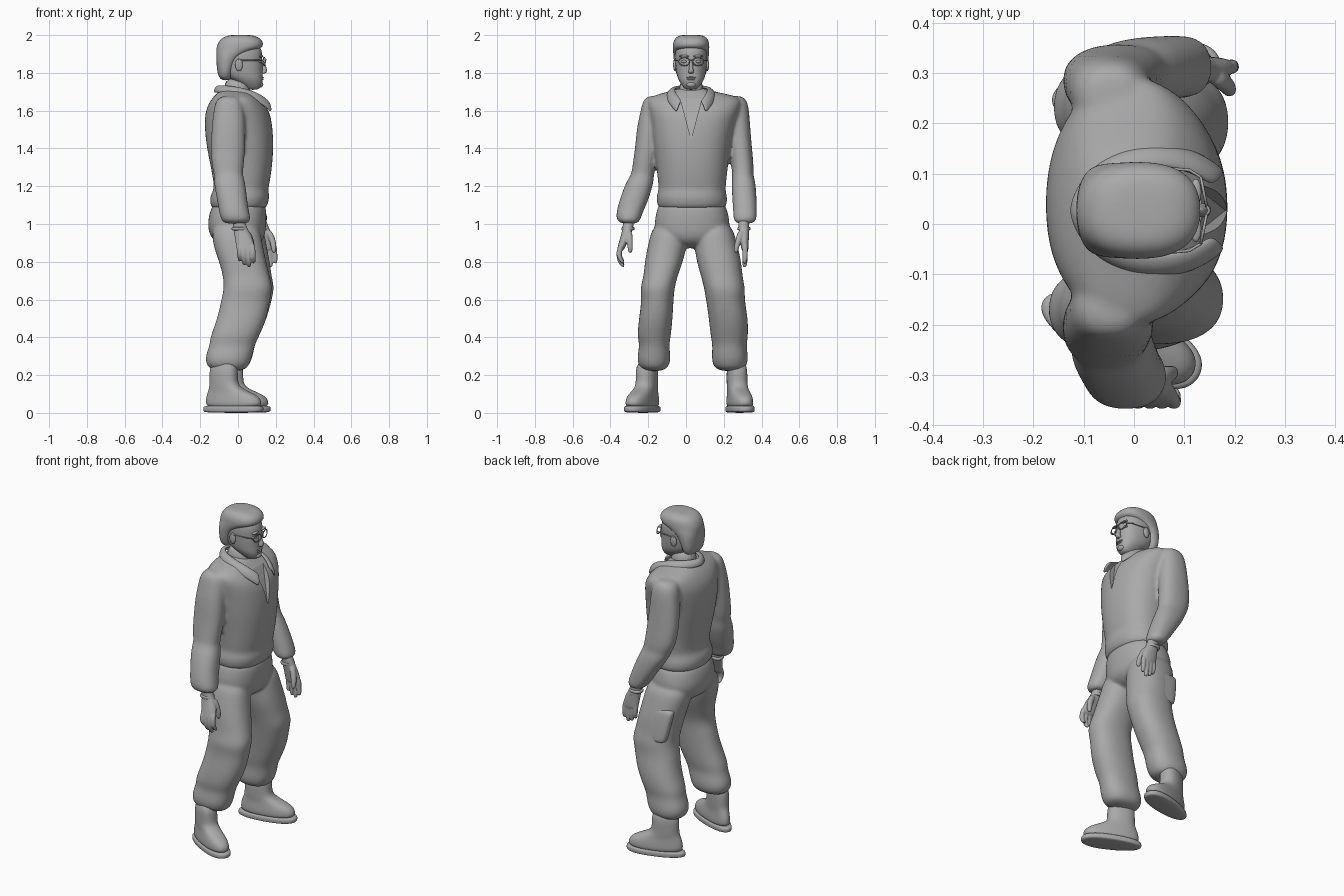
import bpy, bmesh, math
from mathutils import Vector, Matrix

if "Cube" in bpy.data.objects:
    bpy.data.objects.remove(bpy.data.objects["Cube"])

GREY = (0.4, 0.4, 0.4, 1)
clay = bpy.data.materials.new("plain_grey")
clay.use_nodes = True
clay.diffuse_color = GREY
clay.node_tree.nodes["Principled BSDF"].inputs["Base Color"].default_value = GREY

HEAD_Y = 0.027  # centre line of the head


def make_object(name, bm):
    bmesh.ops.recalc_face_normals(bm, faces=bm.faces)
    for face in bm.faces:
        face.smooth = True
    mesh = bpy.data.meshes.new(name)
    bm.to_mesh(mesh)
    bm.free()
    mesh.materials.append(clay)
    obj = bpy.data.objects.new(name, mesh)
    bpy.context.collection.objects.link(obj)
    return obj


def subdivide(obj, levels=2):
    mod = obj.modifiers.new("rounding", 'SUBSURF')
    mod.levels = mod.render_levels = levels


def add_loft(bm, sections, power=2.3, sides=20, taper=0):
    """Stack of rounded rings; each section is z, x0, x1, y0, y1 in hundredths."""
    rings = []
    for section in sections:
        z, x0, x1, y0, y1 = (v / 100 for v in section)
        ring = []
        for i in range(sides):
            a = math.tau * i / sides
            c, s = math.cos(a), math.sin(a)
            ux = math.copysign(abs(c) ** (2 / power), c)
            uy = math.copysign(abs(s) ** (2 / power), s) * (1 + taper * ux)
            ring.append(bm.verts.new(((x0 + x1) / 2 + ux * (x1 - x0) / 2,
                                      (y0 + y1) / 2 + uy * (y1 - y0) / 2, z)))
        rings.append(ring)
    for low, high in zip(rings, rings[1:]):
        for i in range(sides):
            j = (i + 1) % sides
            bm.faces.new((low[i], low[j], high[j], high[i]))
    bm.faces.new(rings[0])
    bm.faces.new(rings[-1])


def loft(name, *stacks, blend=0, **options):
    bm = bmesh.new()
    for stack in stacks:
        add_loft(bm, stack, **options)
    obj = make_object(name, bm)
    subdivide(obj)
    if blend:  # merge the stacks into one soft form
        remesh = obj.modifiers.new("merge", 'REMESH')
        remesh.mode = 'VOXEL'
        remesh.voxel_size = blend
        remesh.use_smooth_shade = True
        soften = obj.modifiers.new("soften", 'SMOOTH')
        soften.factor, soften.iterations = 0.5, 6
    return obj


def ball(name, loc, scale):
    bm = bmesh.new()
    bmesh.ops.create_uvsphere(bm, u_segments=16, v_segments=10, radius=1)
    bmesh.ops.transform(bm, verts=bm.verts,
                        matrix=Matrix.Translation(loc) @ Matrix.Diagonal((*scale, 1)))
    return make_object(name, bm)


def wire(name, points, radius, cyclic=False):
    curve = bpy.data.curves.new(name, 'CURVE')
    curve.dimensions = '3D'
    curve.bevel_depth, curve.bevel_resolution = radius, 2
    curve.use_fill_caps = True
    spline = curve.splines.new('POLY')
    spline.points.add(len(points) - 1)
    for point, co in zip(spline.points, points):
        point.co = (*co, 1)
    spline.use_cyclic_u = cyclic
    spline.use_smooth = True
    curve.materials.append(clay)
    obj = bpy.data.objects.new(name, curve)
    bpy.context.collection.objects.link(obj)


# Jacket: torso and both sleeves
torso = [(107, -13, 14, -14, 20), (110, -15, 16, -15.5, 22), (115, -15, 17, -16, 22),
         (118, -13, 16, -14.5, 21), (122, -13, 17, -15, 21.5), (132, -15, 18.5, -16, 22.5),
         (142, -17, 19, -17.5, 24), (152, -18, 18.5, -18.5, 26), (160, -17.5, 17, -20, 29),
         (165, -15, 13, -21, 30), (167.5, -13, 10, -19, 28), (169.5, -11, 8, -12, 18),
         (171, -9, 6, -6, 12), (172, -7, 5, -4, 10)]
right_sleeve = [(168, -9, 0, -20.5, -11), (165, -12, 2.5, -23, -10), (160, -13, 3.5, -24, -11),
                (152, -14, 4, -26, -12), (140, -14.5, 4, -27, -14), (130, -14, 3, -28.5, -16),
                (126, -12.5, 2.5, -29, -17), (122, -13, 4, -32, -17), (112, -11, 5, -35.5, -20),
                (106, -10, 6, -37, -23), (102, -9, 7, -37, -24), (100, -7, 5, -34, -26)]
left_sleeve = [(168, -9, 0, 20, 30), (165, -12, 2.5, 19, 32.5), (160, -13, 3.5, 20, 33.5),
               (152, -14, 4, 21, 34), (140, -14.5, 5, 23, 35), (130, -13, 6, 24, 36),
               (126, -10.5, 7, 24.5, 35.5), (122, -9, 9, 24, 37), (112, -2, 13, 24.5, 37.5),
               (106, 2, 15, 25, 37.5), (102, 5, 16, 25, 37.5), (100, 7, 14, 27, 35)]
jacket = loft("jacket", torso, right_sleeve, left_sleeve, blend=0.009)

# Open neckline cut into the jacket
bm = bmesh.new()
outline = [(0.085, -0.05, 1.74), (0.085, 0.104, 1.74), (0.182, HEAD_Y, 1.45)]
back = [bm.verts.new(p) for p in outline]
front = [bm.verts.new((0.4, y, z)) for x, y, z in outline]
bm.faces.new(back)
bm.faces.new(front)
for i in range(len(back)):
    j = (i + 1) % len(back)
    bm.faces.new((back[i], back[j], front[j], front[i]))
cutter = make_object("neckline_cutter", bm)
cutter.hide_render = True
cut = jacket.modifiers.new("neckline", 'BOOLEAN')
cut.object, cut.operation, cut.solver = cutter, 'DIFFERENCE', 'EXACT'
bpy.context.view_layer.update()
graph = bpy.context.evaluated_depsgraph_get()
finished = bpy.data.meshes.new_from_object(jacket.evaluated_get(graph))
jacket.modifiers.clear()
jacket.data = finished
bpy.data.objects.remove(cutter)
bpy.ops.object.select_all(action='DESELECT')
jacket.select_set(True)
bpy.context.view_layer.objects.active = jacket
bpy.ops.object.shade_smooth_by_angle(angle=math.radians(40))

# Turned-down collar, open at the front
bm = bmesh.new()
rows = []
for i in range(25):
    a = math.radians(35 + 290 * i / 24)
    t = abs(a - math.pi) / math.radians(145)
    out = Vector((math.cos(a), math.sin(a), 0))
    centre = Vector((0.015 + 0.05 * t, HEAD_Y, 0))
    top = centre + Vector((0.11 * out.x, 0.085 * out.y, 1.73 - 0.08 * t ** 3))
    low = centre + Vector((0.14 * out.x, 0.13 * out.y, 1.695 - 0.11 * t ** 3))
    middle = (top + low) / 2 + out * 0.008 + Vector((0, 0, 0.012))
    rows.append([bm.verts.new(p) for p in (top, middle, low)])
for one, two in zip(rows, rows[1:]):
    for k in range(2):
        bm.faces.new((one[k], one[k + 1], two[k + 1], two[k]))
collar = make_object("collar", bm)
thick = collar.modifiers.new("thickness", 'SOLIDIFY')
thick.thickness, thick.offset = 0.016, 0
subdivide(collar)

# Trousers: hips and two baggy legs with knee folds and gathered cuffs
hips = [(114, -12, 14, -14, 20), (106, -15.5, 15.5, -16, 22.5), (98, -16.5, 15, -17.5, 24),
        (91, -14, 14, -14, 20), (87, -5, 7, -1, 6)]
right_leg = [(102, -14, 11, -17, 1), (90, -14, 13, -20, 1), (80, -10, 15, -22, -1.5),
             (72, -8, 17, -22.5, -4.5), (66, -7.5, 18.5, -24.5, -6), (60, -9, 17, -23.5, -6.5),
             (50, -11, 15.5, -25, -7), (40, -15, 11, -26, -8), (36, -15, 9, -24.5, -9),
             (30, -17.5, 7.5, -26, -8), (25, -17, 6, -25.5, -8.5), (22, -13, 3, -22, -12)]
left_leg = [(102, -13, 13, 5, 24), (90, -12, 15, 4, 27), (80, -9, 17, 5.5, 29.5),
            (72, -8, 18, 8, 30), (66, -7, 19.5, 9.5, 31.5), (60, -8.5, 18, 10.5, 31),
            (50, -10, 15.5, 12, 33), (40, -14, 11, 13, 33), (36, -14, 9, 14, 32),
            (30, -16.5, 8, 13.5, 33), (25, -16, 6, 14, 32.5), (22, -12, 3, 17.5, 29.5)]
loft("trousers", hips, right_leg, left_leg, blend=0.009)
loft("left_thigh_pocket", [(68, -5, 8, 24, 30), (70, -6, 9, 24, 30.3),
                           (86, -9, 6, 22, 28.2), (88, -9, 5, 21, 27)], power=3)

# Boots with wide soles
for side, loc, turn in (("right", (-0.03, -0.225, 0), -25), ("left", (0, 0.28, 0), 14)):
    boot = loft(side + "_boot", [(2, -15, 16.5, -5.8, 5.8), (6, -15.5, 17, -6, 6),
                                 (9, -15, 15, -5.6, 5.6), (11.5, -14, 9, -5.2, 5.2),
                                 (14, -13, 3.5, -5.2, 5.2), (18, -13, 2.5, -5.2, 5.2),
                                 (28, -13, 3, -5.2, 5.2)], taper=0.12)
    sole = loft(side + "_sole", [(0, -16, 17, -6, 6), (1, -17, 18, -6.5, 6.5),
                                 (3, -17, 18, -6.5, 6.5), (4, -16, 17, -6, 6)], taper=0.15)
    for part in (boot, sole):
        part.location = loc
        part.rotation_euler.z = math.radians(turn)

# Hands: wrist, palm, thumb and curled fingers
for side, x, y, out, lean, spread in (("right", 1, -30.5, -1, 1.8, 1),
                                      ("left", 12.5, 30.5, 1, 0.3, 4)):
    def part(z, dx, half, dy, deep):
        centre = y + dy * out
        return (z, x + dx - half, x + dx + half, centre - deep, centre + deep)
    palm = [part(104, -1, 3.4, 0, 3.2), part(98, 0, 3.7, 0, 3), part(93, 2, 5, lean, 2.6),
            part(88, 3, 5.2, 2 * lean, 2.2), part(85.5, 3, 4.8, 2.5 * lean, 1.8)]
    fingers = []
    for n in range(4):
        dx, tip = 2.4 * n - 0.6, (80, 78, 77, 79)[n]
        fingers.append([part(90, dx, 1.5, 2 * lean, 1.7), part(84, dx + 0.4, 1.4, 3 * lean, 1.5),
                        part(tip + 2, dx + 0.6, 1.3, 2.3 * lean, 1.3),
                        part(tip, dx + 0.6, 1, 1.3 * lean, 1)])
    thumb = [part(97, 3.5, 2, -0.3 * spread, 2), part(91, 6, 1.8, -0.7 * spread, 1.7),
             part(87, 6.5, 1.5, -spread, 1.4), part(84.5, 6.5, 1, -spread, 1)]
    loft(side + "_hand", palm, thumb, *fingers, sides=10, blend=0.004)
    loft(side + "_wrist_cuff", [part(96.5, -0.3, 3.8, 0.2, 3.2), part(97, -0.3, 4.1, 0.2, 3.5),
                                part(98, -0.3, 4.1, 0.2, 3.5), part(98.5, -0.3, 3.8, 0.2, 3.2)])

# Neck, head and short hair
loft("neck", [(148, -8, 14, -6, 11), (160, -8, 11.5, -5, 10.5), (167, -7.5, 6.5, -4, 9.5),
              (178, -7.5, 6, -3.5, 9)])
loft("head", [(171, 5, 10.5, 0, 5), (172.5, 3, 12.3, -1.5, 7), (176, -3, 13.3, -4, 9.5),
              (179, -8, 13, -5, 10.5), (184, -10.5, 13.2, -5.6, 11), (187, -11, 12.8, -5.8, 11.2),
              (190, -11, 13.3, -6, 11.5), (197, -9, 11, -5, 10)])
loft("hair", [(176, -9, -4, -3, 8.5), (179, -10.8, -3, -5.3, 10.8), (184, -11.4, -1.5, -6.3, 11.7),
              (189, -11.6, 1.5, -6.8, 12.2), (192.5, -11.6, 11, -7, 12.4),
              (194, -11.4, 13.6, -7.1, 12.5), (197, -10.2, 13.3, -6.8, 12.2),
              (199.3, -7.5, 10.5, -5, 10.5), (200.2, -3, 6, -2, 7.5)], power=2.4)

# Facial features
loft("nose", [(179.5, 12, 14, 1.5, 3.9), (180.5, 12, 15.6, 1.1, 4.3),
              (182, 12, 15.4, 1.6, 3.8), (187, 11.5, 13.8, 1.9, 3.5)], sides=10)
ball("upper_lip", (0.128, HEAD_Y, 1.776), (0.009, 0.026, 0.004))
ball("lower_lip", (0.127, HEAD_Y, 1.766), (0.009, 0.022, 0.005))
ball("chin", (0.116, HEAD_Y, 1.738), (0.018, 0.025, 0.016))
for side, s in (("right", -1), ("left", 1)):
    ball(side + "_ear", (0.005, HEAD_Y + s * 0.086, 1.842), (0.02, 0.009, 0.033))
    ball(side + "_eye", (0.116, HEAD_Y + s * 0.036, 1.86), (0.012, 0.017, 0.008))
    ball(side + "_brow", (0.123, HEAD_Y + s * 0.036, 1.888), (0.011, 0.027, 0.007))
    # Round spectacles
    centre = HEAD_Y + s * 0.037
    rim = []
    for i in range(24):
        a = math.tau * i / 24
        y = centre + 0.029 * math.cos(a)
        rim.append((0.146 - 0.2 * abs(y - HEAD_Y), y, 1.86 + 0.022 * math.sin(a)))
    wire(side + "_spectacle_rim", rim, 0.003, cyclic=True)
    wire(side + "_spectacle_arm", [(0.133, HEAD_Y + s * 0.066, 1.865),
                                   (0.11, HEAD_Y + s * 0.08, 1.867),
                                   (0.0, HEAD_Y + s * 0.09, 1.867)], 0.003)
wire("spectacle_bridge", [(0.144, HEAD_Y - 0.01, 1.866), (0.15, HEAD_Y, 1.869),
                          (0.144, HEAD_Y + 0.01, 1.866)], 0.003)
